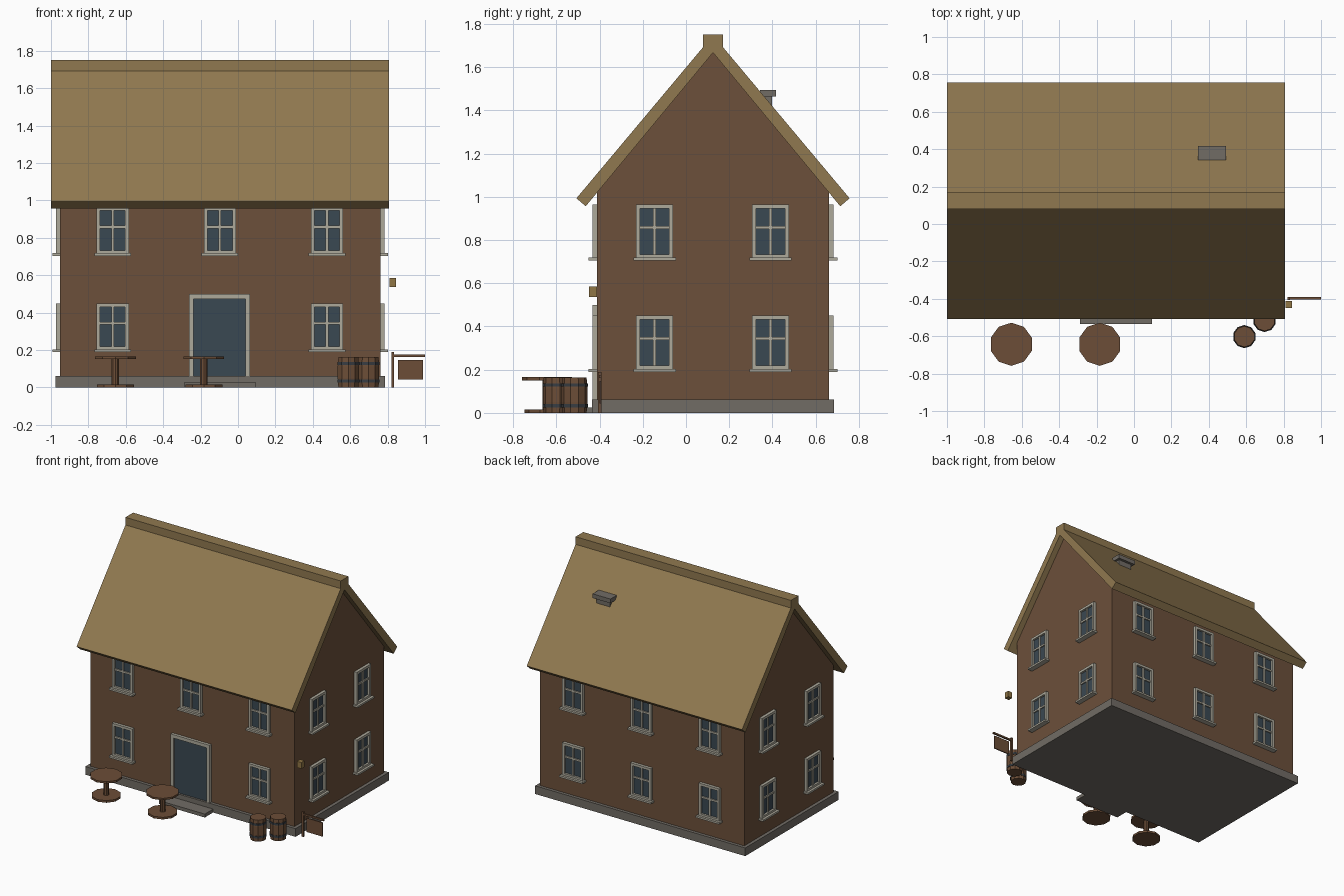
import bpy, bmesh, math
from mathutils import Matrix, Vector

if "Cube" in bpy.data.objects:
    bpy.data.objects.remove(bpy.data.objects["Cube"], do_unlink=True)


def material(name, rgb):
    m = bpy.data.materials.new(name)
    m.use_nodes = True
    m.diffuse_color = (*rgb, 1)
    m.node_tree.nodes["Principled BSDF"].inputs["Base Color"].default_value = (*rgb, 1)
    return m


WALL = material("brown wall", (0.15, 0.08, 0.043))
THATCH = material("thatch", (0.28, 0.19, 0.08))
STONE = material("grey stone", (0.165, 0.15, 0.13))
FRAME = material("pale frame", (0.42, 0.40, 0.33))
GLASS = material("blue grey glass", (0.042, 0.065, 0.085))
WOOD = material("wood", (0.15, 0.075, 0.038))
IRON = material("dark iron", (0.04, 0.047, 0.055))
LAMP = material("lamp brass", (0.28, 0.18, 0.06))


def finish(name, bm, mats):
    bmesh.ops.recalc_face_normals(bm, faces=bm.faces)
    mesh = bpy.data.meshes.new(name)
    bm.to_mesh(mesh)
    bm.free()
    for m in mats:
        mesh.materials.append(m)
    ob = bpy.data.objects.new(name, mesh)
    bpy.context.collection.objects.link(ob)
    return ob


def add_box(bm, x, y, z, slot=0):
    """Axis-aligned box from three (low, high) ranges."""
    size = [b - a for a, b in (x, y, z)]
    mid = Vector([(a + b) / 2 for a, b in (x, y, z)])
    verts = bmesh.ops.create_cube(
        bm, size=1, matrix=Matrix.Translation(mid) @ Matrix.Diagonal((*size, 1)))["verts"]
    for f in {f for v in verts for f in v.link_faces}:
        f.material_index = slot


def box(name, mat, x, y, z):
    bm = bmesh.new()
    add_box(bm, x, y, z)
    return finish(name, bm, [mat])


def prism(name, mat, profile, x0, x1):
    """Extrude a (y, z) profile along x."""
    bm = bmesh.new()
    face = bm.faces.new([bm.verts.new((x0, y, z)) for y, z in profile])
    out = bmesh.ops.extrude_face_region(bm, geom=[face])["geom"]
    bmesh.ops.translate(bm, vec=(x1 - x0, 0, 0),
                        verts=[v for v in out if isinstance(v, bmesh.types.BMVert)])
    return finish(name, bm, [mat])


def add_turned(bm, rings, slot=0, sides=10):
    """Stack of (radius, height) rings with closed ends."""
    loops = []
    for r, z in rings:
        loops.append([bm.verts.new((r * math.sin(a), r * math.cos(a), z))
                      for a in (i * math.tau / sides for i in range(sides))])
    faces = [bm.faces.new(loops[0]), bm.faces.new(loops[-1])]
    for lo, hi in zip(loops, loops[1:]):
        for i in range(sides):
            j = (i + 1) % sides
            faces.append(bm.faces.new((lo[i], lo[j], hi[j], hi[i])))
    for f in faces:
        f.material_index = slot


# House body
CX, CY = -0.095, 0.125
HX, HY = 0.857, 0.536
SLOPE = 1.205
EAVE_Z = 1.667 - HY * SLOPE
prism("walls", WALL, [(CY - HY, 0.03), (CY + HY, 0.03), (CY + HY, EAVE_Z + 0.01),
                      (CY, 1.677), (CY - HY, EAVE_Z + 0.01)], CX - HX, CX + HX)
box("plinth", STONE, (CX - 0.882, CX + 0.882), (CY - 0.56, CY + 0.56), (0, 0.062))

# Roof slabs, ridge cap and chimney
right = [(CY + 0.589, 0.956), (CY + 0.632, 0.993)]
left = [(2 * CY - y, z) for y, z in reversed(right)]
prism("thatched_roof", THATCH, [(CY, 1.667)] + right + [(CY, 1.747)] + left, -1, 0.807)
box("ridge_cap", THATCH, (-1, 0.807), (CY - 0.046, CY + 0.046), (1.67, 1.75))
box("chimney_stack", STONE, (0.36, 0.474), (0.36, 0.397), (1.38, 1.47))
box("chimney_cap", STONE, (0.342, 0.492), (0.342, 0.417), (1.463, 1.495))


def wall_matrix(side, u, z):
    """Place local -y outward on a wall; u is the world coordinate along it."""
    place = {"front": (0, (u, CY - HY)), "back": (math.pi, (u, CY + HY)),
             "left": (math.pi / 2, (CX + HX, u)), "right": (-math.pi / 2, (CX - HX, u))}
    angle, (x, y) = place[side]
    return Matrix.Translation((x, y, z)) @ Matrix.Rotation(angle, 4, "Z")


def window(name, side, u, z):
    bm = bmesh.new()
    w, h, t = 0.086, 0.25, 0.019
    add_box(bm, (-w + t, w - t), (-0.006, 0.01), (0.01, h - t), 1)
    for s in (-1, 1):
        add_box(bm, sorted((s * w, s * (w - t))), (-0.022, 0.01), (0, h))
    for z0 in (0, h - t):
        add_box(bm, (t - w, w - t), (-0.022, 0.01), (z0, z0 + t))
    add_box(bm, (-0.007, 0.007), (-0.015, 0), (t, h - t))
    add_box(bm, (t - w, w - t), (-0.015, 0), (0.137, 0.151))
    add_box(bm, (-0.098, 0.098), (-0.04, 0.01), (-0.01, 0.004))
    bm.transform(wall_matrix(side, u, z))
    finish(name, bm, [FRAME, GLASS])


# Windows on two storeys
for storey, z in (("lower", 0.2), ("upper", 0.714)):
    for side in ("front", "back"):
        for i, u in enumerate((-0.67, -0.097, 0.476)):
            if (side, storey, i) != ("front", "lower", 1):
                window(f"{storey}_{side}_window_{i + 1}", side, u, z)
    for side in ("left", "right"):
        for i, u in enumerate((-0.145, 0.391)):
            window(f"{storey}_{side}_window_{i + 1}", side, u, z)

# Front door and step
bm = bmesh.new()
add_box(bm, (-0.14, 0.14), (-0.008, 0.01), (0, 0.415), 1)
for s in (-1, 1):
    add_box(bm, sorted((s * 0.163, s * 0.139)), (-0.022, 0.01), (0, 0.438))
add_box(bm, (-0.139, 0.139), (-0.022, 0.01), (0.412, 0.438))
bm.transform(wall_matrix("front", -0.099, 0.062))
finish("front_door", bm, [FRAME, GLASS])
box("door_step", STONE, (-0.29, 0.096), (-0.535, -0.42), (0, 0.026))

# Round tables
for i, x in enumerate((-0.656, -0.183)):
    bm = bmesh.new()
    add_turned(bm, [(0.104, 0), (0.104, 0.016)])
    add_turned(bm, [(0.02, 0.01), (0.02, 0.155)])
    add_turned(bm, [(0.115, 0.151), (0.115, 0.165)])
    finish(f"round_table_{i + 1}", bm, [WOOD]).location = (x, -0.643, 0)

# Barrels with iron hoops
for i, (x, y) in enumerate(((0.59, -0.602), (0.698, -0.516))):
    bm = bmesh.new()
    add_turned(bm, [(0.056, 0), (0.06, 0.05), (0.06, 0.113), (0.056, 0.163)])
    for z in (0.026, 0.121):
        add_turned(bm, [(0.062, z), (0.062, z + 0.016)], 1)
    finish(f"barrel_{i + 1}", bm, [WOOD, IRON]).location = (x, y, 0)

# Hanging sign and lamp beside the corner
box("sign_post", WOOD, (0.82, 0.834), (-0.407, -0.391), (0, 0.19))
box("sign_arm", WOOD, (0.82, 1.0), (-0.403, -0.391), (0.162, 0.175))
box("sign_board", WOOD, (0.855, 0.99), (-0.401, -0.393), (0.043, 0.148))
box("corner_lamp", LAMP, (0.809, 0.846), (-0.449, -0.412), (0.537, 0.585))
